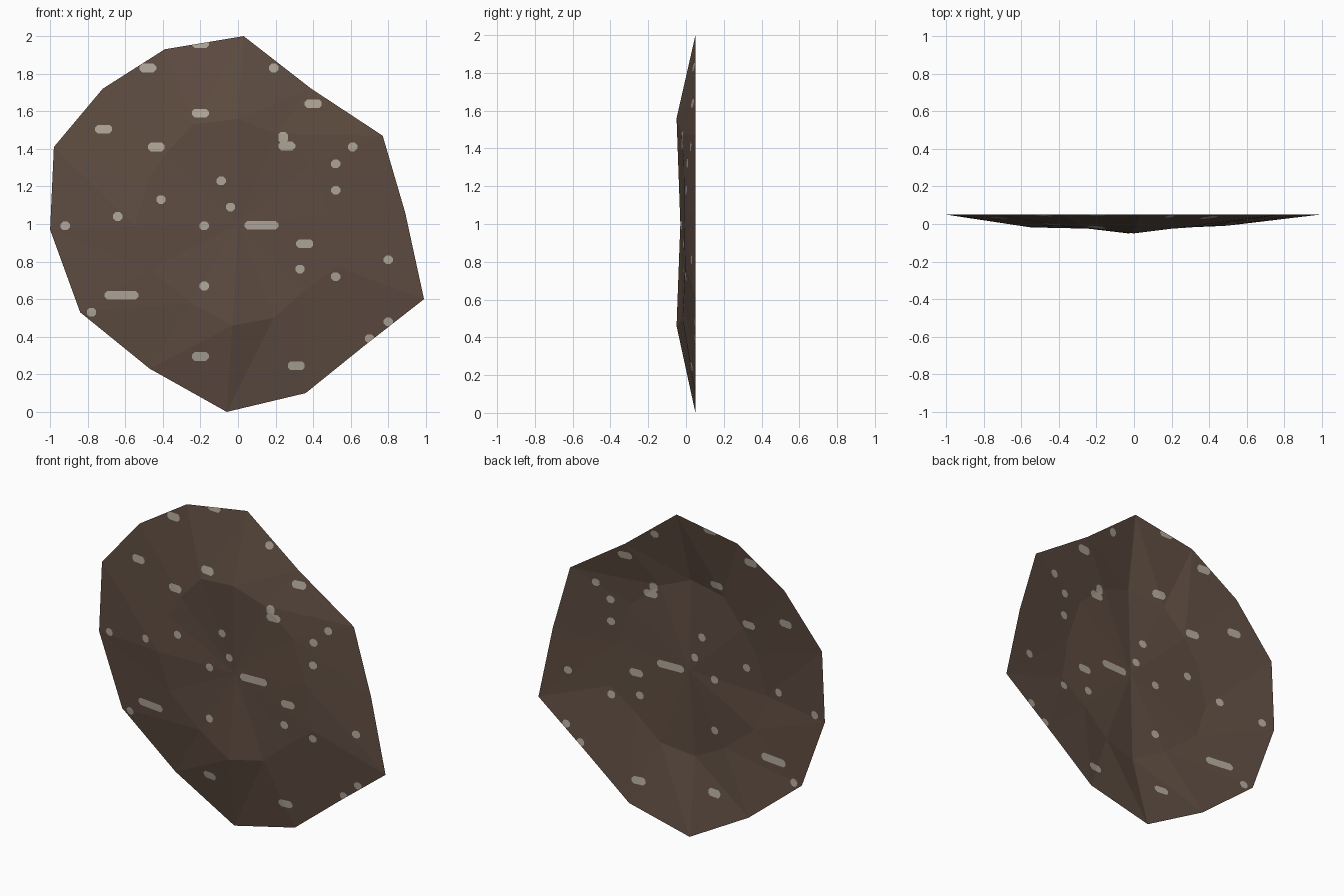
import bpy, bmesh, math
from mathutils import Vector

if "Cube" in bpy.data.objects:
    bpy.data.objects.remove(bpy.data.objects["Cube"])


def material(name, rgb):
    m = bpy.data.materials.new(name)
    m.diffuse_color = (*rgb, 1)
    m.use_nodes = True
    m.node_tree.nodes["Principled BSDF"].inputs["Base Color"].default_value = m.diffuse_color
    return m


# Faceted sheet: outline (x, z) clockwise from the top, flat at the back plane
RIM = [(0.03, 2.0), (0.39, 1.72), (0.77, 1.47), (0.89, 1.06), (0.99, 0.60),
       (0.67, 0.35), (0.36, 0.10), (-0.06, 0.0), (-0.47, 0.23), (-0.84, 0.53),
       (-1.0, 0.97), (-0.98, 1.41), (-0.72, 1.72), (-0.39, 1.93)]
# Raised inner ring (x, y, z)
INNER = [(0.0, -0.05, 1.56), (0.20, -0.025, 1.48), (0.39, -0.012, 1.32),
         (0.48, -0.01, 1.05), (0.53, -0.005, 0.77), (0.36, -0.01, 0.65),
         (0.19, -0.018, 0.50), (-0.03, -0.05, 0.46), (-0.25, -0.024, 0.58),
         (-0.47, -0.01, 0.76), (-0.55, -0.018, 0.99), (-0.48, -0.01, 1.23),
         (-0.39, -0.01, 1.37), (-0.24, -0.025, 1.53)]

bm = bmesh.new()
rim = [bm.verts.new((x, 0.05, z)) for x, z in RIM]
inner = [bm.verts.new(p) for p in INNER]
centre = bm.verts.new((0, -0.03, 1.0))
count = len(rim)
for i in range(count):
    j = (i + 1) % count
    bm.faces.new((centre, inner[j], inner[i]))
    bm.faces.new((inner[i], inner[j], rim[j]))
    bm.faces.new((inner[i], rim[j], rim[i]))


def cut_spot(x, z, w=0.05, h=0.046):
    """Cut a chamfered spot into the sheet and colour the faces inside it."""
    planes = []
    for k in range(8):
        a = k * math.pi / 4
        n = Vector((round(math.cos(a), 6), 0, round(math.sin(a), 6)))
        d = abs(n.x) * w / 2 + abs(n.z) * h / 2 - (0.01 if k % 2 else 0)
        planes.append((Vector((x, 0, z)) + n * d, n))

    def inside(done):
        found = []
        for f in bm.faces:
            xs = [v.co.x for v in f.verts]
            zs = [v.co.z for v in f.verts]
            if (min(xs) < x + w / 2 and max(xs) > x - w / 2
                    and min(zs) < z + h / 2 and max(zs) > z - h / 2):
                c = f.calc_center_median()
                if all((c - p).dot(n) < 0 for p, n in done):
                    found.append(f)
        return found

    for k in (0, 4, 2, 6, 1, 3, 5, 7):
        done = planes_used = [planes[m] for m in (0, 4, 2, 6, 1, 3, 5, 7)]
        done = planes_used[:(0, 4, 2, 6, 1, 3, 5, 7).index(k)]
        faces = inside(done)
        edges = {e for f in faces for e in f.edges}
        verts = {v for f in faces for v in f.verts}
        if faces:
            bmesh.ops.bisect_plane(bm, geom=faces + list(edges) + list(verts),
                                   dist=1e-5, plane_co=planes[k][0], plane_no=planes[k][1])
    for f in inside(planes):
        f.material_index = 1


# Small round flecks
for x, z in [(0.19, 1.83), (0.61, 1.41), (0.52, 1.32), (0.52, 1.18), (-0.09, 1.23),
             (-0.04, 1.09), (-0.41, 1.13), (-0.64, 1.04), (-0.92, 0.99), (-0.18, 0.99),
             (-0.18, 0.67), (0.33, 0.76), (0.52, 0.72), (0.80, 0.81), (-0.78, 0.53),
             (0.80, 0.48), (0.70, 0.39)]:
    cut_spot(x, z)
# Wide flecks
for x, z in [(-0.48, 1.83), (0.40, 1.64), (-0.20, 1.59), (-0.715, 1.505), (-0.435, 1.41),
             (0.355, 0.895), (-0.20, 0.295), (0.31, 0.245), (-0.20, 1.96), (0.26, 1.415)]:
    cut_spot(x, z, 0.09)
# Long flecks and the upright part of the bent one
cut_spot(0.125, 0.993, 0.18)
cut_spot(-0.62, 0.62, 0.18)
cut_spot(0.24, 1.46, 0.05, 0.06)

mesh = bpy.data.meshes.new("rock_slab")
bm.to_mesh(mesh)
bm.free()
mesh.materials.append(material("dark brown", (0.112, 0.073, 0.053)))
mesh.materials.append(material("pale grey", (0.43, 0.38, 0.315)))
slab = bpy.data.objects.new("rock_slab", mesh)
bpy.context.collection.objects.link(slab)
